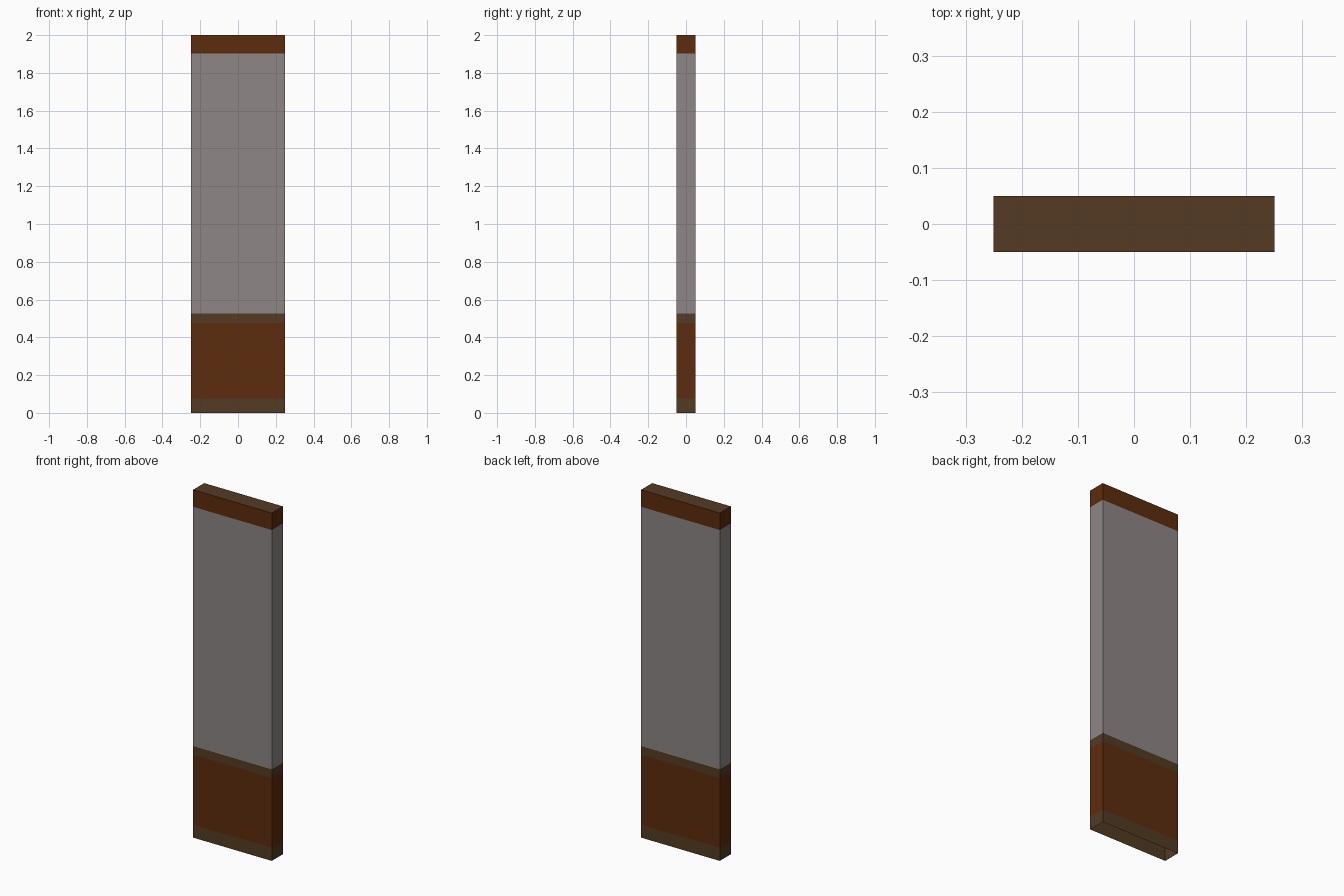
import bpy
import bmesh

if "Cube" in bpy.data.objects:
    bpy.data.objects.remove(bpy.data.objects["Cube"])

HALF_X, HALF_Y, HEIGHT = 0.25, 0.05, 2.0


def material(name, rgb):
    mat = bpy.data.materials.new(name)
    lin = [((c / 255 + 0.055) / 1.055) ** 2.4 if c > 10 else c / 255 / 12.92 for c in rgb]
    mat.diffuse_color = (*lin, 1.0)
    mat.use_nodes = True
    mat.node_tree.nodes["Principled BSDF"].inputs["Base Color"].default_value = mat.diffuse_color
    return mat


materials = [
    material("dark olive brown", (83, 59, 35)),
    material("rust brown", (93, 44, 14)),
    material("warm grey", (142, 134, 134)),
]

# Upper height and colour of each painted band, from the ground up
bands = [(0.075, 0), (0.477, 1), (0.526, 0), (1.902, 2), (HEIGHT, 1)]

# Hollow slab, open underneath
bm = bmesh.new()


def ring(z):
    corners = [(-1, -1), (1, -1), (1, 1), (-1, 1)]
    return [bm.verts.new((sx * HALF_X, sy * HALF_Y, z)) for sx, sy in corners]


lower = ring(0.0)
for z, colour in bands:
    upper = ring(z)
    for i in range(4):
        j = (i + 1) % 4
        face = bm.faces.new((lower[i], lower[j], upper[j], upper[i]))
        face.material_index = colour
    lower = upper

# Top cap
bm.faces.new(lower).material_index = 0

mesh = bpy.data.meshes.new("banded_panel")
bm.to_mesh(mesh)
bm.free()
for mat in materials:
    mesh.materials.append(mat)
panel = bpy.data.objects.new("banded_panel", mesh)
bpy.context.collection.objects.link(panel)
